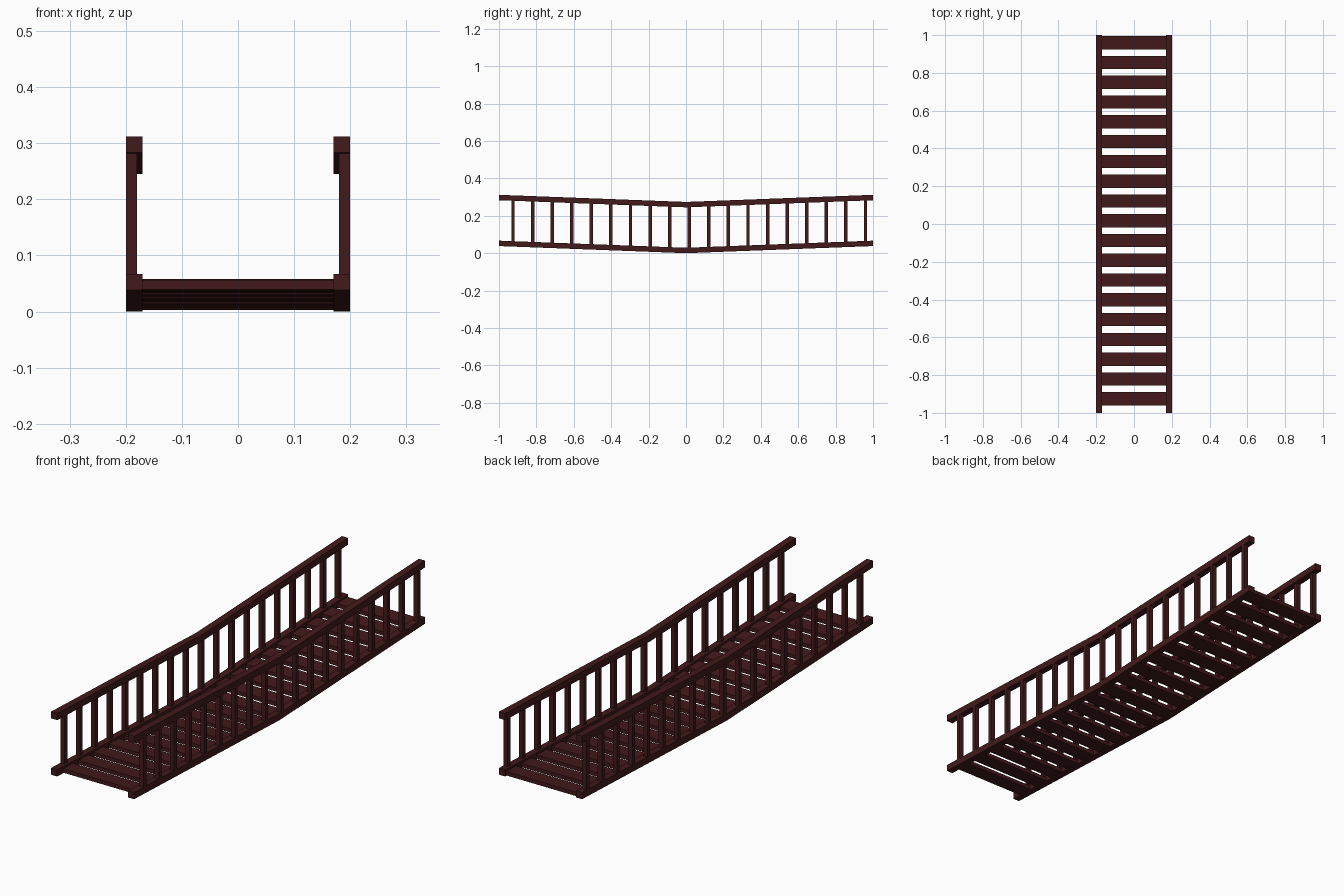
import bpy, bmesh
from mathutils import Matrix, Vector

if "Cube" in bpy.data.objects:
    bpy.data.objects.remove(bpy.data.objects["Cube"])

SAG = 0.038        # rise of the bridge from its middle to each end
COUNT = 19         # planks, and balusters per side
FIRST, STEP = -0.925, 0.1047

wood = bpy.data.materials.new("dark_red_wood")
wood.diffuse_color = (0.055, 0.010, 0.011, 1)
wood.use_nodes = True
wood.node_tree.nodes["Principled BSDF"].inputs["Base Color"].default_value = wood.diffuse_color


def add_box(bm, x, y, z):
    """Box from (min, max) ranges on each axis."""
    size = [r[1] - r[0] for r in (x, y, z)]
    mid = [(r[0] + r[1]) / 2 for r in (x, y, z)]
    bmesh.ops.create_cube(bm, size=1, matrix=Matrix.Translation(mid) @ Matrix.Diagonal((*size, 1)))


def make_part(name, boxes):
    """Boxes joined in one object, folded upward on both sides of y = 0."""
    bm = bmesh.new()
    for b in boxes:
        add_box(bm, *b)
    bmesh.ops.bisect_plane(bm, geom=bm.verts[:] + bm.edges[:] + bm.faces[:],
                           plane_co=Vector((0, 0, 0)), plane_no=Vector((0, 1, 0)))
    for v in bm.verts:
        v.co.z += SAG * abs(v.co.y)
    mesh = bpy.data.meshes.new(name)
    bm.to_mesh(mesh)
    bm.free()
    mesh.materials.append(wood)
    obj = bpy.data.objects.new(name, mesh)
    bpy.context.collection.objects.link(obj)
    return obj


centers = [FIRST + i * STEP for i in range(COUNT)]

# Walking deck
make_part("deck_planks", [((-0.172, 0.172), (y - 0.035, y + 0.035), (0.003, 0.020)) for y in centers])

# Beams, handrails and balusters on both sides
for side, s in (("left", -1), ("right", 1)):
    wide = sorted((s * 0.17, s * 0.20))
    thin = sorted((s * 0.18, s * 0.20))
    make_part(side + "_beam", [(wide, (-1, 1), (0.0, 0.029))])
    make_part(side + "_handrail", [(wide, (-1, 1), (0.245, 0.274))])
    make_part(side + "_balusters",
              [(thin, (y - 0.009, y + 0.009), (0.029, 0.245)) for y in centers])
